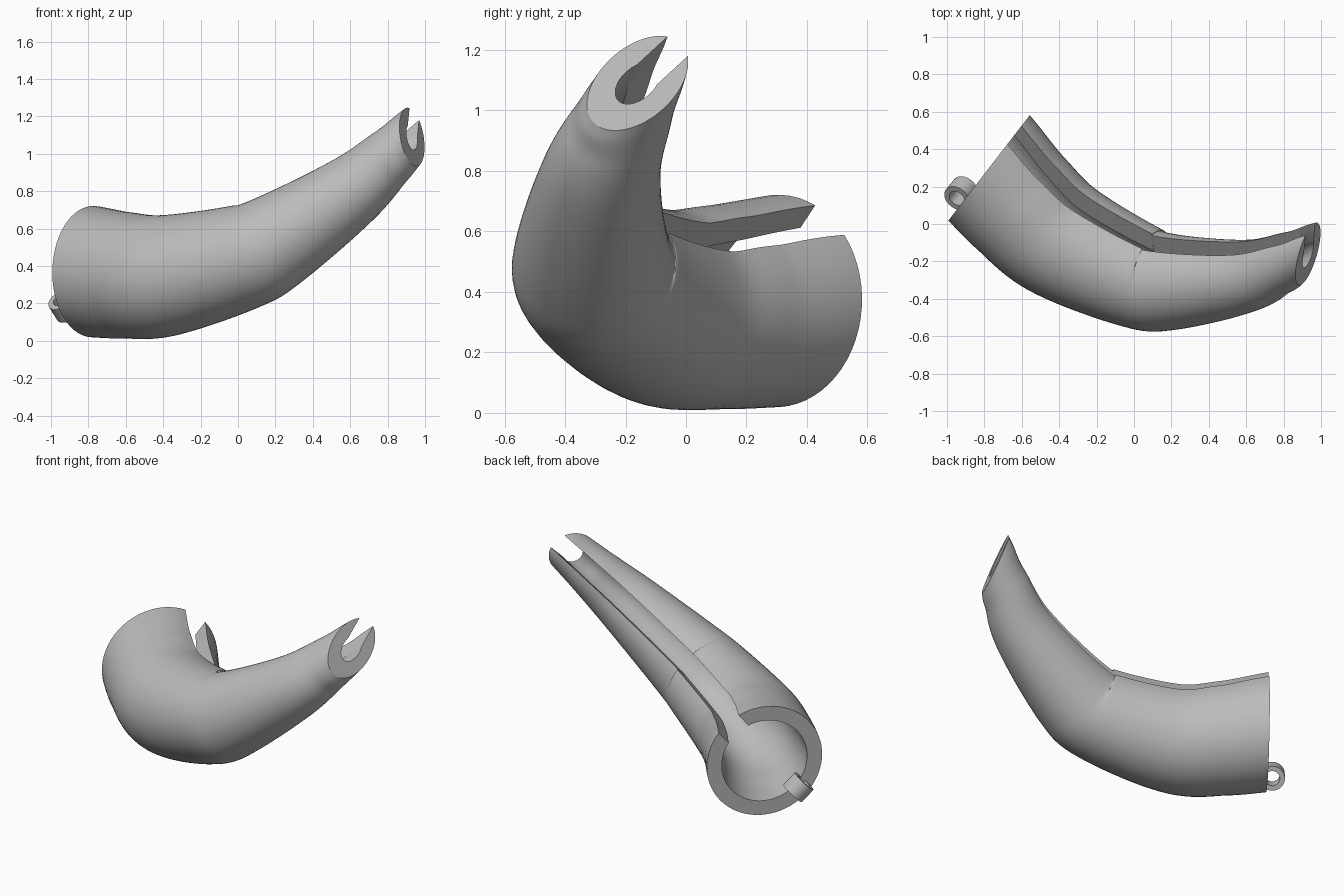
import bpy, bmesh, math
from mathutils import Vector

cube = bpy.data.objects.get("Cube")
if cube:
    bpy.data.objects.remove(cube)

grey = bpy.data.materials.new("plain_grey")
grey.use_nodes = True
colour = (0.5, 0.5, 0.5, 1)
grey.diffuse_color = colour
grey.node_tree.nodes["Principled BSDF"].inputs["Base Color"].default_value = colour

# Centre line of the horn: x, y, z, outer radius
PATH = [Vector(p) for p in (
    (-0.775, 0.30, 0.37, 0.35), (-0.60, 0.105, 0.35, 0.338),
    (-0.39, -0.08, 0.348, 0.325), (0.0, -0.27, 0.44, 0.285),
    (0.2, -0.31, 0.53, 0.258), (0.6, -0.28, 0.795, 0.195),
    (0.815, -0.21, 0.98, 0.155), (0.93, -0.16, 1.09, 0.136))]
SLIT_SIDE = Vector((0, 0.75, 0.65))            # inside of the bend
MOUTH_CUT = Vector((-0.79, 0.61, 0)).normalized()
TIP_CUT = Vector((0.88, -0.37, 0.31)).normalized()
STEPS, ARC = 10, 56


def spline(points, steps):
    """Smooth curve through the points."""
    pts = [2 * points[0] - points[1]] + points + [2 * points[-1] - points[-2]]
    out = []
    for a, b, c, d in zip(pts, pts[1:], pts[2:], pts[3:]):
        for i in range(steps):
            t = i / steps
            out.append(b + (c - a) * t / 2 + (a - 2.5 * b + 2 * c - d / 2) * t**2
                       + (1.5 * (b - c) + (d - a) / 2) * t**3)
    return out + [points[-1]]


def section(radius, bore, gap):
    """Slotted ring outline, slot towards the first axis."""
    pts = []
    for r, way in ((radius, 1), (bore, -1)):
        start = math.asin(min(0.95, gap / 2 / r))
        for i in range(ARC + 1):
            f = i / ARC if way > 0 else 1 - i / ARC
            a = start + (2 * math.pi - 2 * start) * f
            pts.append((r * math.cos(a), r * math.sin(a)))
    return pts


def add_mesh(name, rings, closed):
    """Skin a row of matching outlines; cap the ends or join them up."""
    bm = bmesh.new()
    rows = [[bm.verts.new(p) for p in ring] for ring in rings]
    n = len(rows[0])
    pairs = list(zip(rows, rows[1:])) + ([(rows[-1], rows[0])] if closed else [])
    for r0, r1 in pairs:
        for j in range(n):
            k = (j + 1) % n
            bm.faces.new((r0[j], r0[k], r1[k], r1[j]))
    if not closed:
        for row in (rows[0], rows[-1]):
            for j in range(n // 2 - 1):
                bm.faces.new((row[j], row[j + 1], row[n - 2 - j], row[n - 1 - j]))
    bmesh.ops.recalc_face_normals(bm, faces=bm.faces)
    mesh = bpy.data.meshes.new(name)
    bm.to_mesh(mesh)
    bm.free()
    mesh.materials.append(grey)
    obj = bpy.data.objects.new(name, mesh)
    bpy.context.collection.objects.link(obj)
    bpy.ops.object.select_all(action='DESELECT')
    obj.select_set(True)
    bpy.context.view_layer.objects.active = obj
    bpy.ops.object.shade_smooth_by_angle(angle=math.radians(32))


# Horn shell: hollow, slotted along the inside, both ends cut at a slant
line = spline(PATH, STEPS)
rings = []
for i, p in enumerate(line):
    t = i / (len(line) - 1)
    centre = p.xyz
    tangent = (line[min(i + 1, len(line) - 1)].xyz - line[max(i - 1, 0)].xyz).normalized()
    u = (SLIT_SIDE - tangent * SLIT_SIDE.dot(tangent)).normalized()
    v = tangent.cross(u)
    bore = p.w * (0.74 - 0.3 * t)
    gap = 0.155 - 0.05 * t
    cut = MOUTH_CUT if t < 0.5 else TIP_CUT
    weight = max(0, 1 - 3 * t, 3 * t - 2)
    ring = []
    for a, b in section(p.w, bore, gap):
        offset = u * a + v * b
        slide = -cut.dot(offset) / cut.dot(tangent)
        ring.append(centre + offset + tangent * slide * weight)
    rings.append(ring)
add_mesh("horn_shell", rings, False)

# Hanging loop at the mouth, opposite the slot
axis = Vector((0.45, 0.55, -0.71)).normalized()
side = axis.cross(MOUTH_CUT).normalized()
up = side.cross(axis)
middle = Vector((-0.925, 0.165, 0.185))
loop = []
for i in range(40):
    a = 2 * math.pi * i / 40
    out = side * math.cos(a) + up * math.sin(a)
    loop.append([middle + out * r + axis * h
                 for r, h in ((0.075, -0.05), (0.075, 0.05), (0.045, 0.05), (0.045, -0.05))])
add_mesh("hanging_loop", loop, True)
